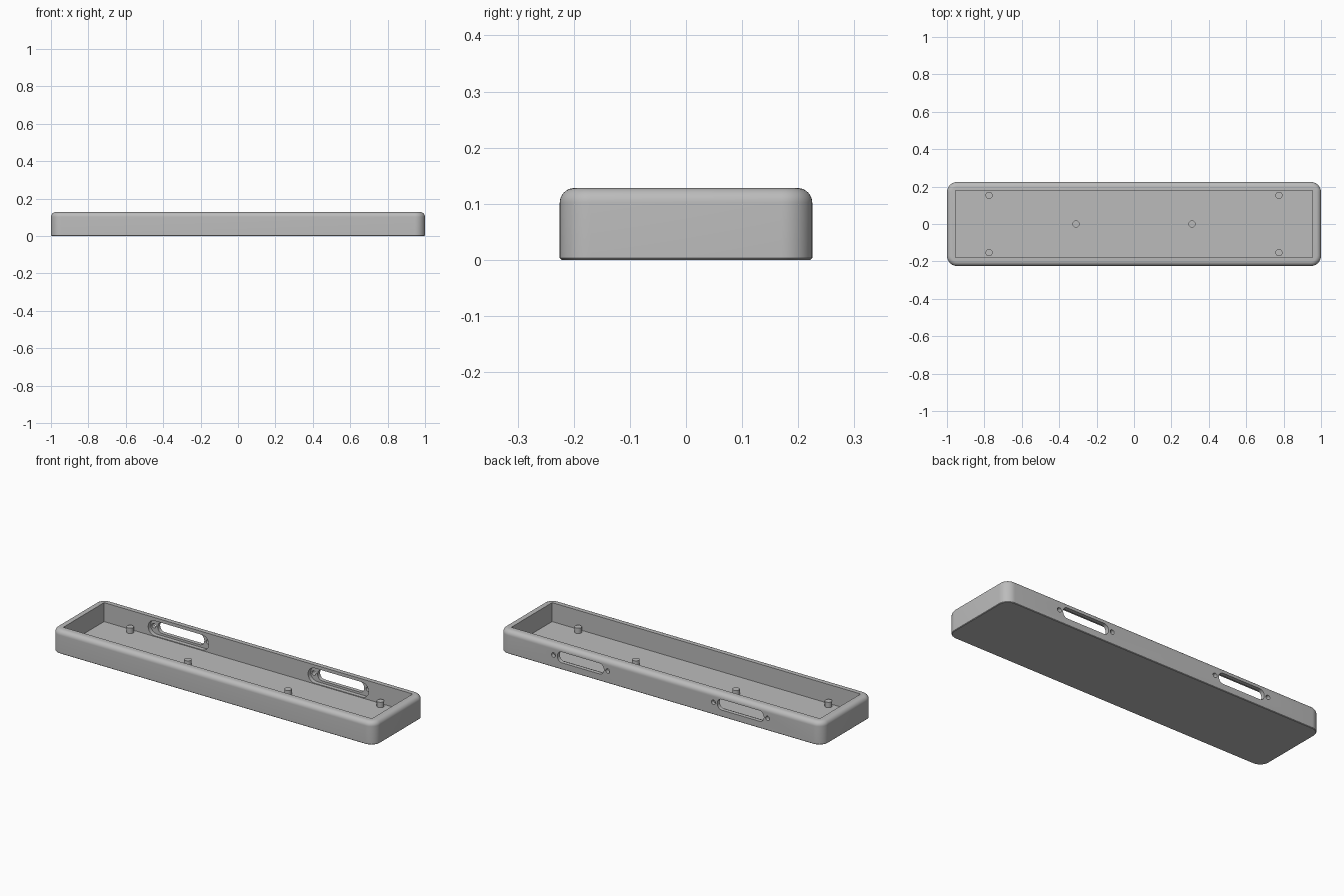
import bpy, bmesh, math
from mathutils import Matrix

cube = bpy.data.objects.get("Cube")
if cube:
    bpy.data.objects.remove(cube, do_unlink=True)

LENGTH, WIDTH, HEIGHT = 2.0, 0.45, 0.128
WALL, FLOOR = 0.045, 0.022
SLOT_X, SLOT_Z, SCREW_GAP = 0.495, 0.068, 0.168

grey = bpy.data.materials.new("grey_plastic")
grey.use_nodes = True
colour = (0.5, 0.5, 0.5, 1)
grey.diffuse_color = colour
grey.node_tree.nodes["Principled BSDF"].inputs["Base Color"].default_value = colour


def rounded_prism(width, depth, radius, low, high, steps=10):
    """Rounded rectangle in plan, extruded from low to high along z."""
    bm = bmesh.new()
    ring = []
    for i, (sx, sy) in enumerate([(1, 1), (-1, 1), (-1, -1), (1, -1)]):
        for k in range(steps + 1):
            a = math.pi / 2 * (i + k / steps)
            ring.append(bm.verts.new((sx * (width / 2 - radius) + radius * math.cos(a),
                                      sy * (depth / 2 - radius) + radius * math.sin(a), low)))
    base = bm.faces.new(ring)
    top = bmesh.ops.extrude_face_region(bm, geom=[base])["geom"]
    bmesh.ops.translate(bm, vec=(0, 0, high - low),
                        verts=[v for v in top if isinstance(v, bmesh.types.BMVert)])
    bmesh.ops.recalc_face_normals(bm, faces=bm.faces)
    return bm


def add_object(name, bm):
    mesh = bpy.data.meshes.new(name)
    bm.to_mesh(mesh)
    bm.free()
    mesh.materials.append(grey)
    obj = bpy.data.objects.new(name, mesh)
    bpy.context.collection.objects.link(obj)
    return obj


def activate(obj):
    bpy.ops.object.select_all(action='DESELECT')
    obj.select_set(True)
    bpy.context.view_layer.objects.active = obj


def cut(target, bm):
    """Subtract a solid from the target and discard the cutter."""
    cutter = add_object("cutter", bm)
    cutter.hide_render = True
    mod = target.modifiers.new("cut", 'BOOLEAN')
    mod.operation = 'DIFFERENCE'
    mod.solver = 'EXACT'
    mod.object = cutter
    activate(target)
    bpy.ops.object.modifier_apply(modifier=mod.name)
    bpy.data.objects.remove(cutter, do_unlink=True)


def bevel_rim(bm, z, size, segments):
    rim = [e for e in bm.edges if all(abs(v.co.z - z) < 1e-5 for v in e.verts)]
    bmesh.ops.bevel(bm, geom=rim, offset=size, segments=segments, profile=0.5,
                    affect='EDGES')


def wall_cutter(x, width, height, radius, y_from, y_to):
    """Rounded prism lying along y, for openings in the back wall."""
    bm = rounded_prism(width, height, radius, -y_to, -y_from)
    turn = Matrix.Rotation(math.pi / 2, 4, 'X')
    bmesh.ops.transform(bm, matrix=Matrix.Translation((x, 0, SLOT_Z)) @ turn,
                        verts=bm.verts)
    return bm


# Tray shell with a rounded top rim and a fine bottom chamfer
shell = rounded_prism(LENGTH, WIDTH, 0.055, 0, HEIGHT)
bevel_rim(shell, HEIGHT, 0.026, 8)
bevel_rim(shell, 0, 0.003, 1)
tray = add_object("tray", shell)

# Open square-cornered cavity
cavity = bmesh.new()
bmesh.ops.create_cube(cavity, size=1)
bmesh.ops.scale(cavity, vec=(LENGTH - 2 * WALL, WIDTH - 2 * WALL, 0.2), verts=cavity.verts)
bmesh.ops.translate(cavity, vec=(0, 0, FLOOR + 0.1), verts=cavity.verts)
cut(tray, cavity)

# Back wall openings: inner recess, connector slot and two screw holes each
for x in (-SLOT_X, SLOT_X):
    cut(tray, wall_cutter(x, 0.374, 0.084, 0.041, 0.15, 0.203))
    cut(tray, wall_cutter(x, 0.288, 0.06, 0.028, 0.16, 0.26))
    for side in (-1, 1):
        cut(tray, wall_cutter(x + side * SCREW_GAP, 0.025, 0.025, 0.0124, 0.16, 0.26))

activate(tray)
bpy.ops.object.shade_smooth_by_angle(angle=math.radians(30))

# Mounting posts on the floor
spots = [(sx * 0.775, sy * 0.153) for sx in (-1, 1) for sy in (-1, 1)]
spots += [(-0.31, 0), (0.31, 0)]
for i, (x, y) in enumerate(spots):
    bm = bmesh.new()
    bmesh.ops.create_cone(bm, cap_ends=True, segments=32, radius1=0.019, radius2=0.019,
                          depth=0.034, matrix=Matrix.Translation((x, y, FLOOR + 0.013)))
    activate(add_object(f"mounting_post_{i + 1}", bm))
    bpy.ops.object.shade_smooth_by_angle(angle=math.radians(30))
